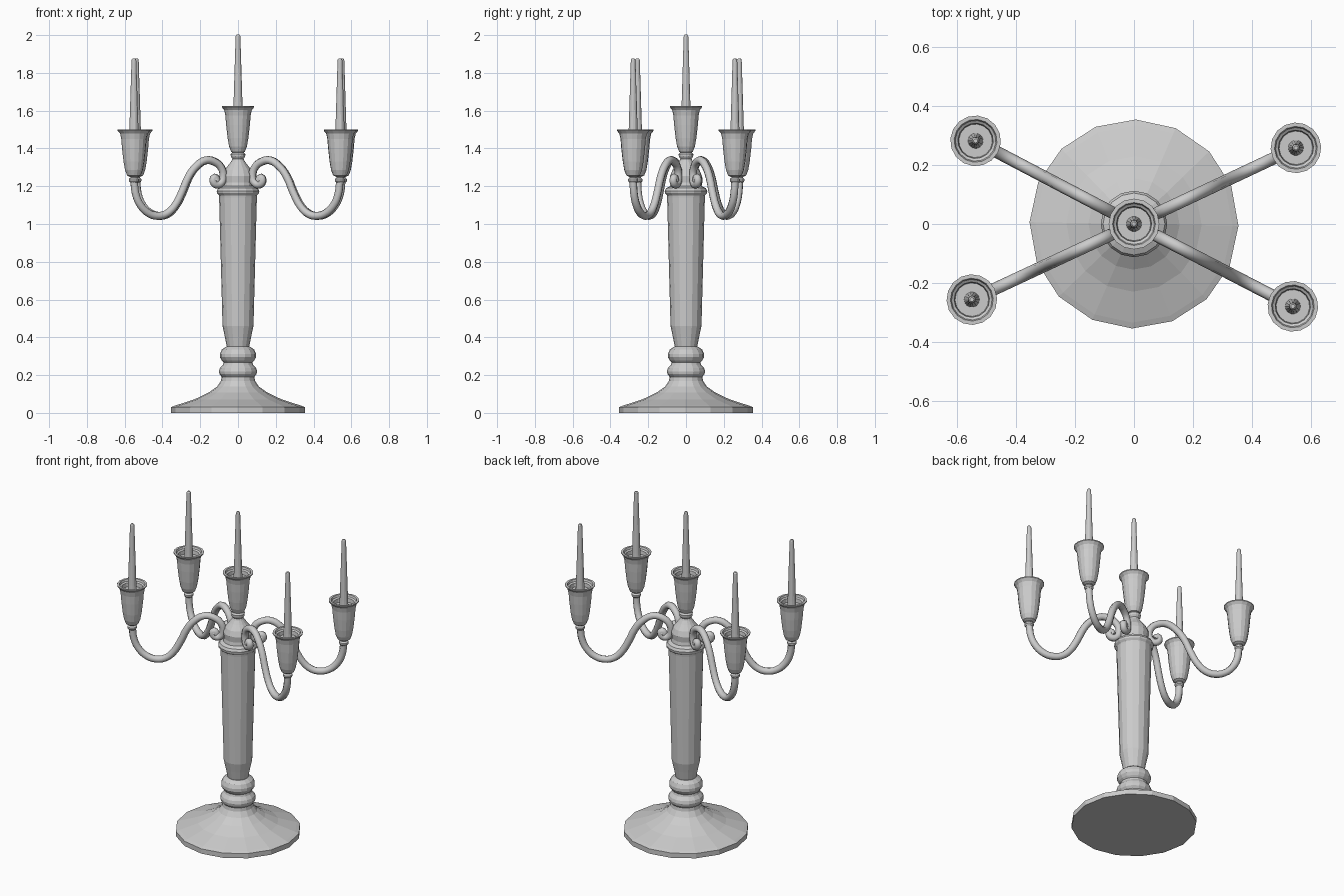
import bpy, bmesh
from math import sin, cos, pi, radians

if "Cube" in bpy.data.objects:
    bpy.data.objects.remove(bpy.data.objects["Cube"])


def lathe(name, profile, sides=16, loc=(0, 0, 0), turn=0.0):
    """Revolve (radius, z) points around z; ends are capped flat."""
    bm = bmesh.new()
    rings = []
    for r, z in profile:
        rings.append([bm.verts.new((r * cos(2 * pi * i / sides),
                                    r * sin(2 * pi * i / sides), z))
                      for i in range(sides)])
    for a, b in zip(rings, rings[1:]):
        for i in range(sides):
            j = (i + 1) % sides
            bm.faces.new((a[i], a[j], b[j], b[i]))
    bm.faces.new(rings[0][::-1])
    bm.faces.new(rings[-1])
    bmesh.ops.recalc_face_normals(bm, faces=bm.faces)
    me = bpy.data.meshes.new(name)
    bm.to_mesh(me)
    bm.free()
    ob = bpy.data.objects.new(name, me)
    ob.location = loc
    ob.rotation_euler.z = turn
    bpy.context.collection.objects.link(ob)
    return ob


# Cup (outside, rolled rim, stepped inside), heights relative to the rim
CUP = [(0.022, -0.25), (0.036, -0.243), (0.047, -0.215), (0.055, -0.17),
       (0.063, -0.10), (0.067, -0.05), (0.073, -0.022), (0.086, -0.006),
       (0.086, 0.0), (0.073, 0.0), (0.069, -0.012), (0.06, -0.018),
       (0.057, -0.04)]
# Tapered candle, heights relative to the cup rim
CANDLE = [(0.026, -0.04), (0.024, 0.0), (0.013, 0.355), (0.012, 0.37),
          (0.007, 0.377)]


def cup_and_candle(label, x, y, rim_z, turn=0.0):
    lathe(label + "_cup", CUP, 16, (x, y, rim_z), turn)
    lathe(label + "_candle", CANDLE, 14, (x, y, rim_z), turn)


# Spreading foot
lathe("foot", [(0.355, 0), (0.355, 0.03), (0.335, 0.038), (0.23, 0.072),
               (0.155, 0.108), (0.11, 0.14), (0.09, 0.17), (0.086, 0.195)],
      turn=radians(-1))
# Turned rings above the foot
lathe("turned_rings", [(0.086, 0.19), (0.098, 0.205), (0.101, 0.22),
                       (0.096, 0.237), (0.08, 0.255), (0.076, 0.268),
                       (0.086, 0.278), (0.096, 0.295), (0.096, 0.312),
                       (0.086, 0.335), (0.062, 0.352)])
# Tapered column shaft
lathe("shaft", [(0.058, 0.345), (0.07, 0.405), (0.082, 0.46), (0.1, 1.14),
                (0.102, 1.16)])
# Collar, shoulder and neck under the central cup
lathe("collar", [(0.1, 1.15), (0.111, 1.163), (0.113, 1.175), (0.105, 1.19),
                 (0.084, 1.20), (0.08, 1.22), (0.084, 1.255), (0.072, 1.285),
                 (0.048, 1.315), (0.034, 1.335), (0.03, 1.345),
                 (0.038, 1.357), (0.039, 1.37), (0.03, 1.38), (0.022, 1.385)])
cup_and_candle("centre", 0, 0, 1.625)

# S-shaped arm path (distance from axis, z): scroll, hump, dip, upturned end
ARM = [(0.122, 1.228), (0.137, 1.246), (0.145, 1.226), (0.125, 1.208),
       (0.098, 1.218), (0.086, 1.25), (0.10, 1.30), (0.14, 1.33),
       (0.19, 1.337), (0.245, 1.305), (0.29, 1.25), (0.33, 1.165),
       (0.375, 1.09), (0.42, 1.053), (0.468, 1.043), (0.52, 1.056),
       (0.57, 1.10), (0.598, 1.16), (0.607, 1.225)]
cu = bpy.data.curves.new("arm_path", 'CURVE')
cu.dimensions = '3D'
cu.bevel_depth = 0.021
cu.bevel_resolution = 2
cu.resolution_u = 3
cu.use_fill_caps = True
sp = cu.splines.new('BEZIER')
sp.bezier_points.add(len(ARM) - 1)
for p, (r, z) in zip(sp.bezier_points, ARM):
    p.co = (r, 0, z)
    p.handle_left_type = p.handle_right_type = 'AUTO'
path = bpy.data.objects.new("arm_path", cu)
bpy.context.collection.objects.link(path)
bpy.context.view_layer.update()
arm_mesh = bpy.data.meshes.new_from_object(
    path.evaluated_get(bpy.context.evaluated_depsgraph_get()))
bpy.data.objects.remove(path)

# Four arms, each with a bead, cup and candle
for n, deg in enumerate((25.2, 152.3, 205.0, 332.6), 1):
    a = radians(deg)
    arm = bpy.data.objects.new("arm_%d" % n, arm_mesh)
    arm.rotation_euler.z = a
    bpy.context.collection.objects.link(arm)
    x, y = 0.608 * cos(a), 0.608 * sin(a)
    lathe("bead_%d" % n, [(0.021, -0.03), (0.027, -0.022), (0.027, -0.012),
                          (0.018, -0.004), (0.022, 0.004)], 12, (x, y, 1.25), a)
    cup_and_candle("side_%d" % n, x, y, 1.5, a)
